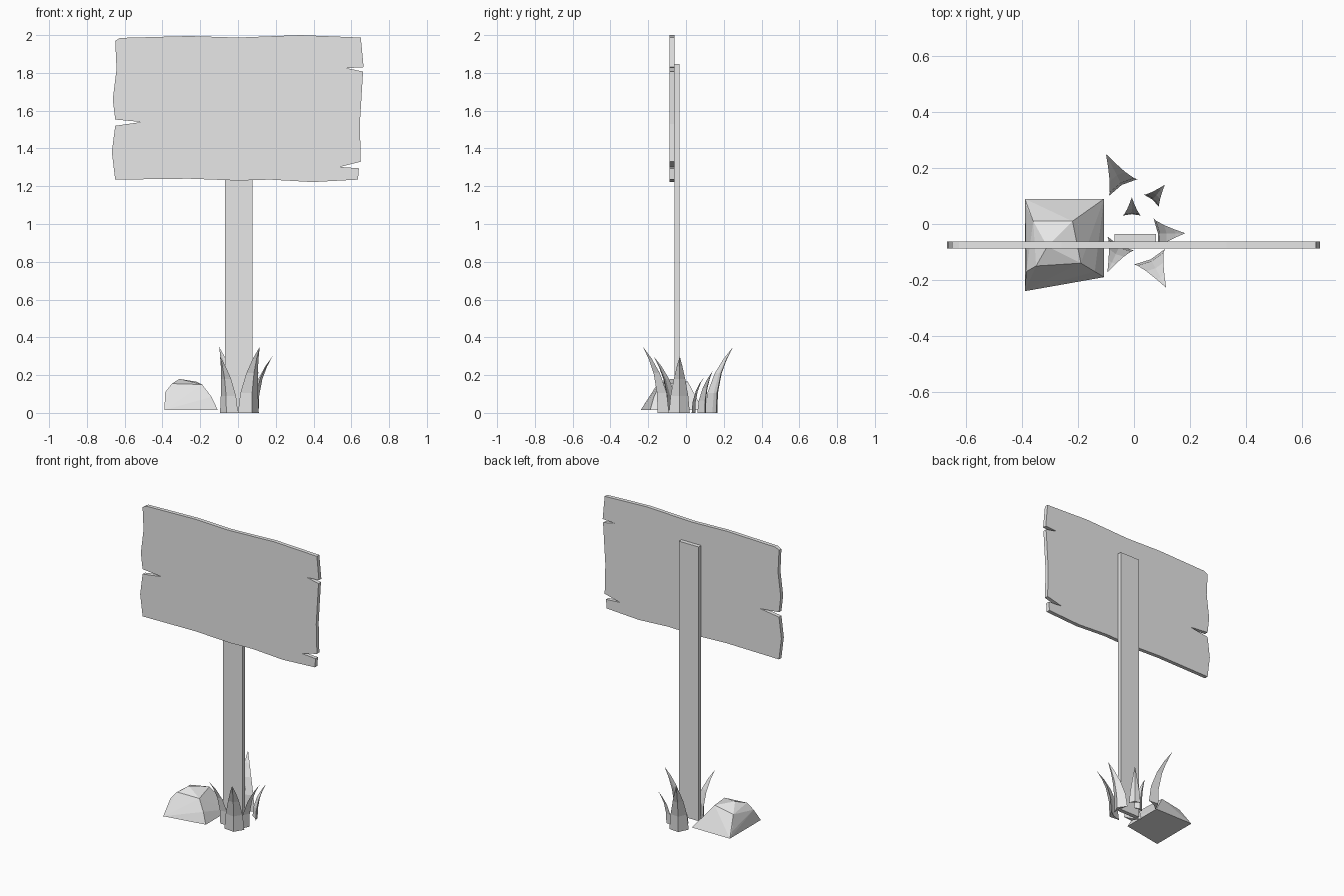
import bpy, bmesh
from mathutils import Vector

cube = bpy.data.objects.get("Cube")
if cube:
    bpy.data.objects.remove(cube, do_unlink=True)

grey = bpy.data.materials.new("plain grey")
grey.use_nodes = True
grey.diffuse_color = (0.8, 0.8, 0.8, 1)
grey.node_tree.nodes["Principled BSDF"].inputs["Base Color"].default_value = (0.8, 0.8, 0.8, 1)


def finish(name, bm):
    bmesh.ops.recalc_face_normals(bm, faces=bm.faces)
    mesh = bpy.data.meshes.new(name)
    bm.to_mesh(mesh)
    bm.free()
    mesh.materials.append(grey)
    obj = bpy.data.objects.new(name, mesh)
    bpy.context.collection.objects.link(obj)
    return obj


def slab(name, outline, front, back):
    """Extrude an x-z outline from front to back along y."""
    bm = bmesh.new()
    face = bm.faces.new([bm.verts.new((x, front, z)) for x, z in outline])
    new = bmesh.ops.extrude_face_region(bm, geom=[face])["geom"]
    verts = [v for v in new if isinstance(v, bmesh.types.BMVert)]
    bmesh.ops.translate(bm, verts=verts, vec=(0, back - front, 0))
    return finish(name, bm)


def blade(name, left, right, tip, height):
    """Bent grass blade: a dart-shaped section that narrows towards its tip."""
    bm = bmesh.new()
    left, right, tip = (Vector(p).to_3d() for p in (left, right, tip))
    mid = (left + right) / 2
    lean = tip - mid
    section = [left - mid, lean * 0.3, right - mid, lean * 0.08]
    rings = []
    for t, width in ((0, 1), (0.3, 0.85), (0.6, 0.55), (0.82, 0.27)):
        centre = mid + lean * t ** 2.2 + Vector((0, 0, height * t))
        rings.append([bm.verts.new(centre + p * width) for p in section])
    for low, high in zip(rings, rings[1:]):
        for i in range(4):
            j = (i + 1) % 4
            bm.faces.new((low[i], low[j], high[j], high[i]))
    top = bm.verts.new(tip + Vector((0, 0, height)))
    for i in range(4):
        bm.faces.new((rings[-1][i], rings[-1][(i + 1) % 4], top))
    bm.faces.new(rings[0])
    return finish(name, bm)


# Weathered board with three split ends
board_outline = [
    (-.65, 1.97), (-.625, 1.985), (-.26, 1.995), (0, 1.987), (.33, 2.0), (.65, 1.987),
    (.665, 1.83), (.575, 1.825), (.662, 1.807), (.645, 1.53), (.65, 1.33),
    (.537, 1.302), (.64, 1.295), (.635, 1.235), (.395, 1.222), (.17, 1.235),
    (0, 1.23), (-.26, 1.24), (-.65, 1.235), (-.668, 1.38), (-.65, 1.52),
    (-.51, 1.54), (-.65, 1.553), (-.663, 1.66), (-.643, 1.82)]
slab("sign_board", board_outline, -.088, -.062)

# Post behind the board
slab("post", [(-.07, 0), (.078, 0), (.078, 1.848), (-.07, 1.848)], -.062, -.035)

# Grass blades around the post
blades = [
    ((-.09, .10), (.012, .16), (-.10, .25), .35),
    ((.035, .105), (.09, .06), (.11, .14), .22),
    ((-.04, .03), (.025, .03), (-.008, .095), .19),
    ((.07, .02), (.085, -.09), (.183, -.033), .30),
    ((.0, -.145), (.11, -.09), (.115, -.228), .35),
    ((-.095, -.045), (0, -.095), (-.095, -.172), .30)]
for number, shape in enumerate(blades, 1):
    blade(f"grass_blade_{number}", *shape)

# Faceted rock
rock = bmesh.new()
for p in [
        (-.39, .09, .015), (-.107, .09, .015), (-.107, -.19, .015), (-.39, -.24, .015),
        (-.385, -.17, .11), (-.385, .06, .05), (-.36, .01, .14), (-.22, .01, .165),
        (-.165, .05, .09), (-.19, -.14, .15), (-.35, -.15, .155), (-.31, -.08, .18),
        (-.14, -.17, .085)]:
    rock.verts.new(p)
bmesh.ops.convex_hull(rock, input=rock.verts)
finish("rock", rock)
